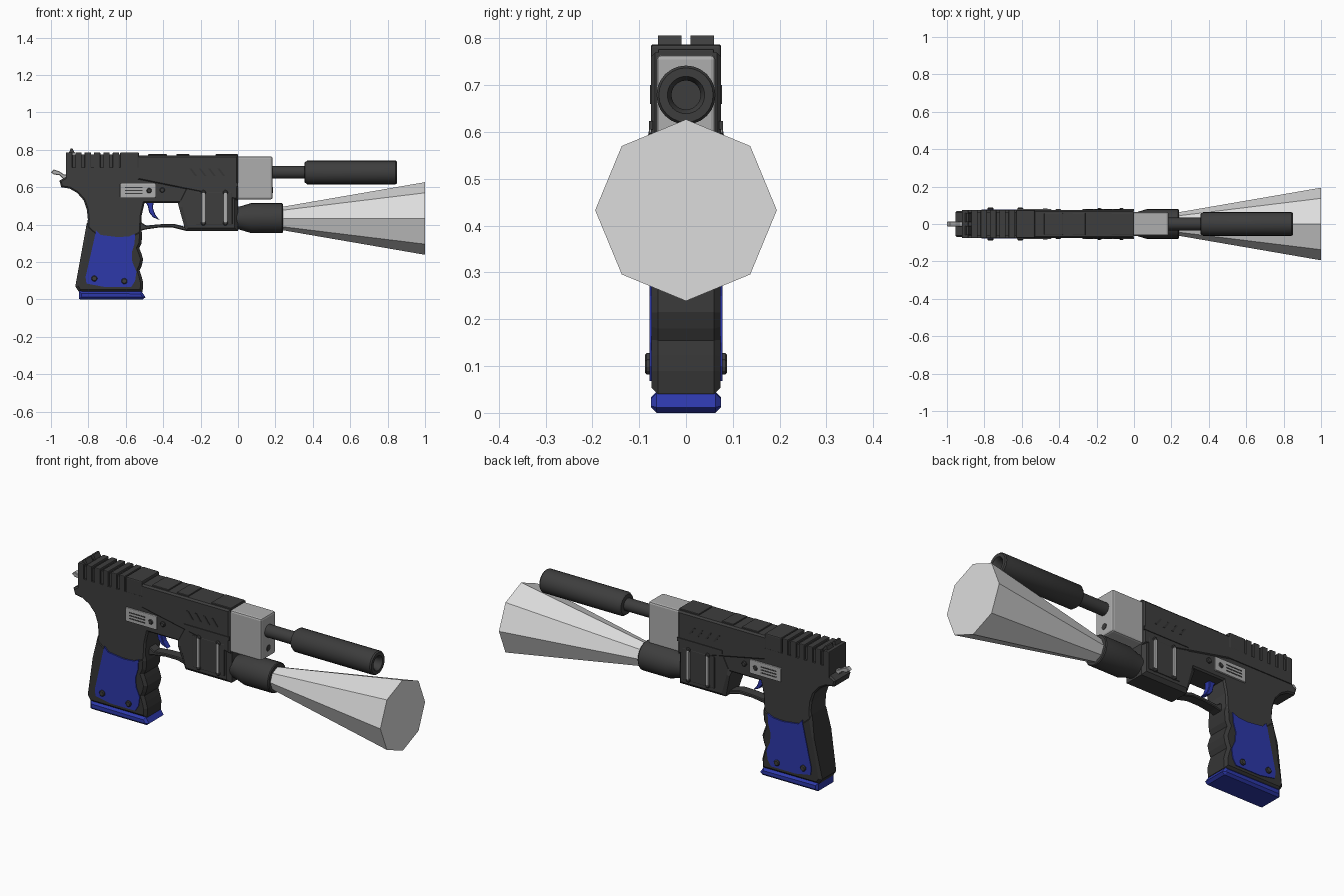
import bpy, bmesh, math
from mathutils import Vector


def mat(name, r, g, b):
    m = bpy.data.materials.new(name)
    m.diffuse_color = (r, g, b, 1)
    return m


DARK = mat("dark_gunmetal", 0.047, 0.047, 0.047)
GRIP = mat("grip_black", 0.036, 0.036, 0.036)
BLUE = mat("blue", 0.026, 0.04, 0.40)
STEEL = mat("steel", 0.42, 0.42, 0.42)
PALE = mat("pale_grey", 0.72, 0.72, 0.72)


def finish(bm, name, m, smooth=None):
    bmesh.ops.recalc_face_normals(bm, faces=bm.faces)
    me = bpy.data.meshes.new(name)
    bm.to_mesh(me)
    bm.free()
    me.materials.append(m)
    ob = bpy.data.objects.new(name, me)
    bpy.context.collection.objects.link(ob)
    if smooth:
        bpy.ops.object.select_all(action='DESELECT')
        ob.select_set(True)
        bpy.context.view_layer.objects.active = ob
        bpy.ops.object.shade_smooth_by_angle(angle=math.radians(smooth))
    return ob


def prism(name, pts, y0, y1, m, bevel=0.0, smooth=None):
    """Side profile (x, z) extruded from y0 to y1, with chamfered rims."""
    bm = bmesh.new()
    f = bm.faces.new([bm.verts.new((x, y0, z)) for x, z in pts])
    g = bmesh.ops.extrude_face_region(bm, geom=[f])
    for v in g['geom']:
        if isinstance(v, bmesh.types.BMVert):
            v.co.y = y1
    if bevel:
        rim = [e for e in bm.edges if abs(e.verts[0].co.y - e.verts[1].co.y) < 1e-5]
        bmesh.ops.bevel(bm, geom=rim, offset=bevel, segments=1, affect='EDGES', clamp_overlap=False)
    return finish(bm, name, m, smooth)


def box(name, x0, x1, y0, y1, z0, z1, m, bevel=0.0):
    bm = bmesh.new()
    bmesh.ops.create_cube(bm, size=1)
    for v in bm.verts:
        v.co = Vector((x0 + (v.co.x + .5) * (x1 - x0), y0 + (v.co.y + .5) * (y1 - y0),
                       z0 + (v.co.z + .5) * (z1 - z0)))
    if bevel:
        bmesh.ops.bevel(bm, geom=bm.edges[:], offset=bevel, segments=2, profile=0.5, affect='EDGES')
    return finish(bm, name, m)


def lathe(name, prof, z, sides, m, smooth=None, turn=0.0):
    """Profile (x, radius) spun around a line along x at height z."""
    bm = bmesh.new()
    rings = []
    for x, r in prof:
        ang = [2 * math.pi * i / sides + turn for i in range(sides)]
        rings.append([bm.verts.new((x, r * math.cos(a), z + r * math.sin(a))) for a in ang])
    for a, b in zip(rings, rings[1:]):
        for i in range(sides):
            j = (i + 1) % sides
            bm.faces.new((a[i], a[j], b[j], b[i]))
    bm.faces.new(rings[0])
    bm.faces.new(rings[-1])
    return finish(bm, name, m, smooth)


def screw(name, x, z, r, y0, y1, m):
    prism(name, [(x + r * math.cos(a * math.pi / 6), z + r * math.sin(a * math.pi / 6))
                 for a in range(12)], y0, y1, m, 0.004)


# Slide: front half, rear core and toothed rear grip
prism("slide_front", [(-0.54, 0.64), (0, 0.53), (0, 0.77), (-0.54, 0.77)], -0.075, 0.075, DARK, 0.009)
box("slide_rear_core", -0.92, -0.53, -0.065, 0.065, 0.64, 0.775, DARK)
box("slide_rear_lower", -0.92, -0.53, -0.075, 0.075, 0.645, 0.705, DARK)
box("slide_rear_shoulder", -0.63, -0.53, -0.075, 0.075, 0.70, 0.787, DARK, 0.006)
for i in range(6):
    x = -0.92 + i * 0.05
    box("slide_tooth", x, x + 0.034, -0.075, 0.075, 0.70, 0.787, DARK, 0.004)
for x, w in ((-0.48, 0.10), (-0.33, 0.07), (-0.12, 0.12)):
    box("slide_top_band", x, x + w, -0.06, 0.06, 0.76, 0.777, DARK, 0.003)
for s in (-1, 1):
    y = sorted((s * 0.01, s * 0.06))
    prism("rear_sight", [(-0.905, 0.78), (-0.87, 0.78), (-0.885, 0.806), (-0.895, 0.806)], y[0], y[1], DARK)

# Frame with tang, and lower housing under the slide
prism("frame", [(-0.92, 0.655), (-0.955, 0.635), (-0.945, 0.60), (-0.90, 0.593), (-0.86, 0.57),
                (-0.825, 0.53), (-0.808, 0.48), (-0.803, 0.43), (-0.808, 0.36), (-0.78, 0.32), (-0.56, 0.32),
                (-0.52, 0.36), (-0.515, 0.45), (-0.50, 0.515), (-0.24, 0.515), (-0.24, 0.66)],
      -0.07, 0.07, DARK, 0.008)
prism("lower_housing", [(-0.325, 0.53), (-0.315, 0.49), (-0.28, 0.365), (0, 0.365), (0, 0.62), (-0.28, 0.62)],
      -0.072, 0.072, DARK, 0.018)
prism("trigger_guard", [(-0.53, 0.365), (-0.49, 0.375), (-0.42, 0.385), (-0.35, 0.385), (-0.27, 0.365),
                        (-0.27, 0.385), (-0.34, 0.404), (-0.42, 0.402), (-0.49, 0.395), (-0.53, 0.42)],
      -0.03, 0.03, DARK, 0.004)
prism("trigger", [(-0.50, 0.53), (-0.45, 0.53), (-0.455, 0.49), (-0.443, 0.455), (-0.42, 0.425),
                  (-0.455, 0.44), (-0.475, 0.465), (-0.482, 0.50)], -0.018, 0.018, BLUE, 0.003)
prism("hammer", [(-0.90, 0.64), (-0.935, 0.645), (-0.955, 0.665), (-0.985, 0.668), (-1.0, 0.68),
                 (-0.985, 0.695), (-0.955, 0.685), (-0.93, 0.668), (-0.90, 0.665)], -0.014, 0.014, STEEL, 0.003)

# Grip with finger grooves and base plate
prism("grip", [(-0.808, 0.41), (-0.75, 0.36), (-0.70, 0.345), (-0.58, 0.345), (-0.54, 0.365), (-0.522, 0.39),
               (-0.512, 0.35), (-0.516, 0.30), (-0.528, 0.275), (-0.518, 0.25), (-0.507, 0.215),
               (-0.515, 0.18), (-0.526, 0.155), (-0.516, 0.125), (-0.507, 0.09), (-0.51, 0.04),
               (-0.85, 0.04), (-0.87, 0.07), (-0.83, 0.29)], -0.074, 0.074, GRIP, 0.014)
prism("base_plate", [(-0.85, 0.003), (-0.84, 0), (-0.51, 0), (-0.495, 0.012), (-0.515, 0.042), (-0.85, 0.045)],
      -0.075, 0.075, BLUE, 0.012)

# Side details, the same on both sides
for s in (-1, 1):
    def side(a, b):
        return sorted((s * a, s * b))
    a, b = side(0.07, 0.078)
    prism("grip_panel", [(-0.758, 0.37), (-0.735, 0.345), (-0.64, 0.333), (-0.58, 0.338), (-0.55, 0.352),
                         (-0.553, 0.30), (-0.568, 0.25), (-0.565, 0.20), (-0.543, 0.15), (-0.55, 0.10),
                         (-0.57, 0.068), (-0.72, 0.068), (-0.81, 0.085), (-0.815, 0.12)], a, b, BLUE)
    for x, z in ((-0.768, 0.112), (-0.608, 0.098)):
        screw("grip_screw", x, z, 0.016, *side(0.07, 0.088), DARK)
    a, b = side(0.06, 0.079)
    box("side_plate", -0.63, -0.44, a, b, 0.545, 0.62, STEEL, 0.004)
    for z in (0.566, 0.582, 0.598):
        box("side_plate_line", -0.605, -0.51, *side(0.075, 0.0805), z - 0.003, z + 0.003, DARK)
    screw("plate_pin", -0.475, 0.582, 0.014, *side(0.07, 0.083), DARK)
    screw("frame_pin", -0.405, 0.585, 0.014, *side(0.06, 0.08), DARK)
    box("side_rail", -0.275, 0, *side(0.07, 0.079), 0.605, 0.624, DARK)
    box("housing_panel", -0.225, -0.03, *side(0.06, 0.076), 0.40, 0.575, DARK, 0.004)
    for x in (-0.185, -0.067):
        box("steel_rod", x - 0.009, x + 0.009, *side(0.07, 0.085), 0.41, 0.57, STEEL, 0.004)
        for z in (0.408, 0.572):
            screw("rod_end", x, z, 0.013, *side(0.07, 0.083), DARK)
    for i in range(4):
        x = -0.26 + i * 0.05
        prism("slide_vent", [(x, 0.70), (x + 0.012, 0.70), (x + 0.042, 0.66), (x + 0.03, 0.66)],
              *side(0.07, 0.077), GRIP)

# Steel front block with barrel and thick muzzle tube
box("front_block", -0.01, 0.185, -0.063, 0.063, 0.535, 0.765, STEEL, 0.01)
lathe("block_hole", [(0.17, 0.017), (0.187, 0.017)], 0.585, 12, DARK)
lathe("barrel", [(0.17, 0.034), (0.37, 0.034)], 0.68, 16, DARK, 40)
lathe("muzzle_tube", [(0.355, 0.045), (0.357, 0.054), (0.37, 0.063), (0.843, 0.063), (0.85, 0.058),
                      (0.85, 0.040), (0.835, 0.031), (0.72, 0.031)], 0.679, 24, DARK, 35)

# Lamp head and its eight-sided beam
lathe("lamp_head", [(-0.02, 0.062), (0.01, 0.062), (0.07, 0.08), (0.235, 0.08), (0.24, 0.076)], 0.435, 24, DARK, 30)
lathe("light_beam", [(0.235, 0.062), (1.0, 0.194)], 0.433, 8, PALE)
